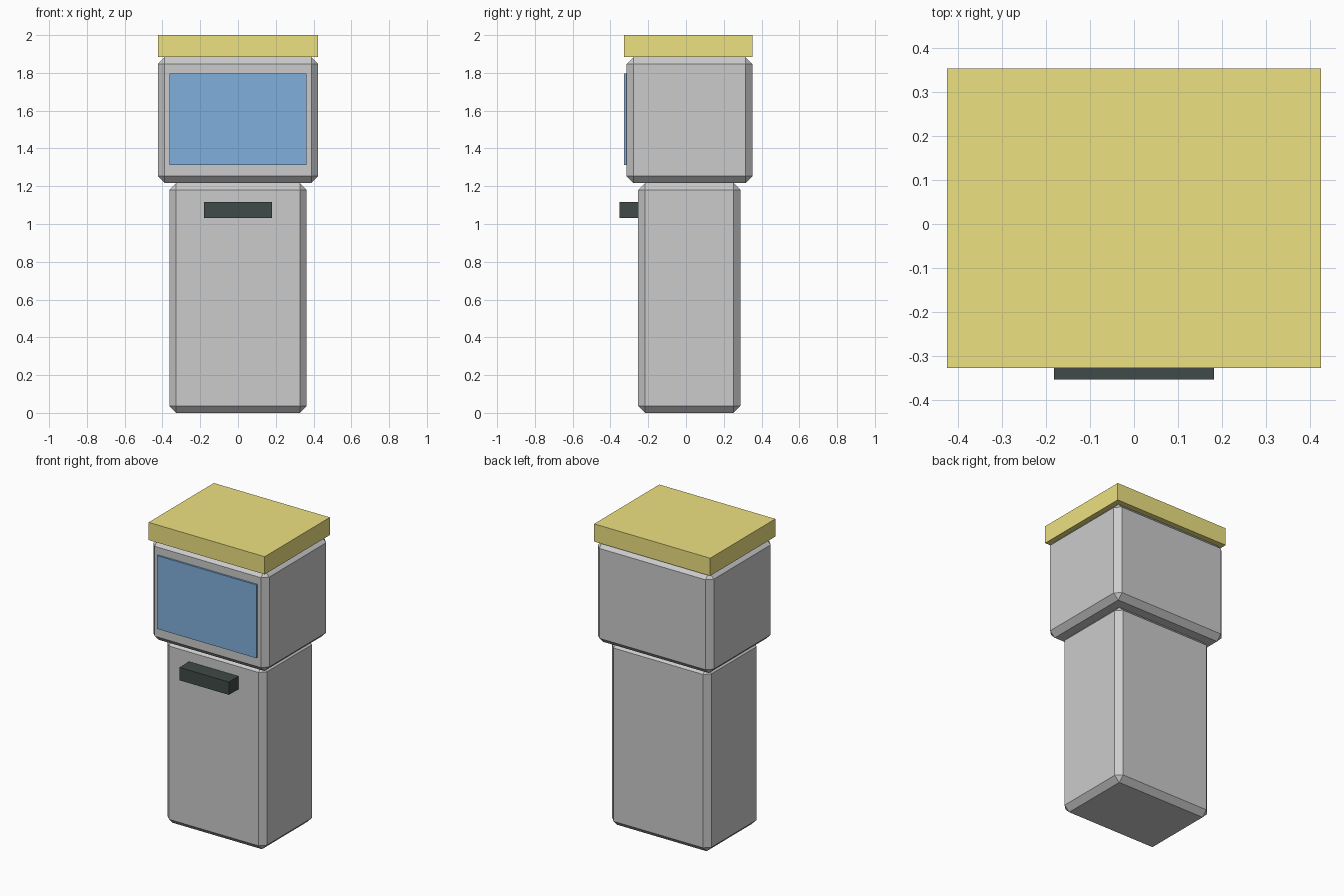
import bpy, bmesh
from mathutils import Vector

if "Cube" in bpy.data.objects:
    bpy.data.objects.remove(bpy.data.objects["Cube"])


def material(name, color):
    mat = bpy.data.materials.new(name)
    mat.diffuse_color = color
    mat.use_nodes = True
    mat.node_tree.nodes["Principled BSDF"].inputs["Base Color"].default_value = mat.diffuse_color
    return mat


def box(name, lo, hi, bevel=0.0, mat=None):
    """Box between two corners, with an optional flat chamfer on every edge."""
    lo, hi = Vector(lo), Vector(hi)
    mesh = bpy.data.meshes.new(name)
    bm = bmesh.new()
    bmesh.ops.create_cube(bm, size=1)
    bmesh.ops.scale(bm, vec=hi - lo, verts=bm.verts)
    bmesh.ops.translate(bm, vec=(lo + hi) / 2, verts=bm.verts)
    if bevel:
        bmesh.ops.bevel(bm, geom=bm.edges[:], offset=bevel, segments=1,
                        affect='EDGES', profile=0.5)
    bm.to_mesh(mesh)
    bm.free()
    obj = bpy.data.objects.new(name, mesh)
    bpy.context.collection.objects.link(obj)
    if mat:
        mesh.materials.append(mat)
    return obj


yellow = material("yellow", (0.85, 0.75, 0.22, 1))
blue = material("blue", (0.22, 0.43, 0.72, 1))
dark = material("dark", (0.05, 0.07, 0.065, 1))

# Chamfered cabinet: narrow base and wider display housing
box("base_cabinet", (-0.363, -0.253, 0.0), (0.363, 0.288, 1.217), 0.036)
box("display_housing", (-0.424, -0.315, 1.217), (0.424, 0.351, 1.883), 0.036)

# Flat sign slab on top
box("top_sign", (-0.424, -0.327, 1.883), (0.424, 0.353, 2.0), mat=yellow)

# Thin screen and the shelf below it
box("screen", (-0.363, -0.327, 1.313), (0.363, -0.313, 1.797), mat=blue)
box("front_shelf", (-0.181, -0.353, 1.032), (0.181, -0.251, 1.117), mat=dark)
